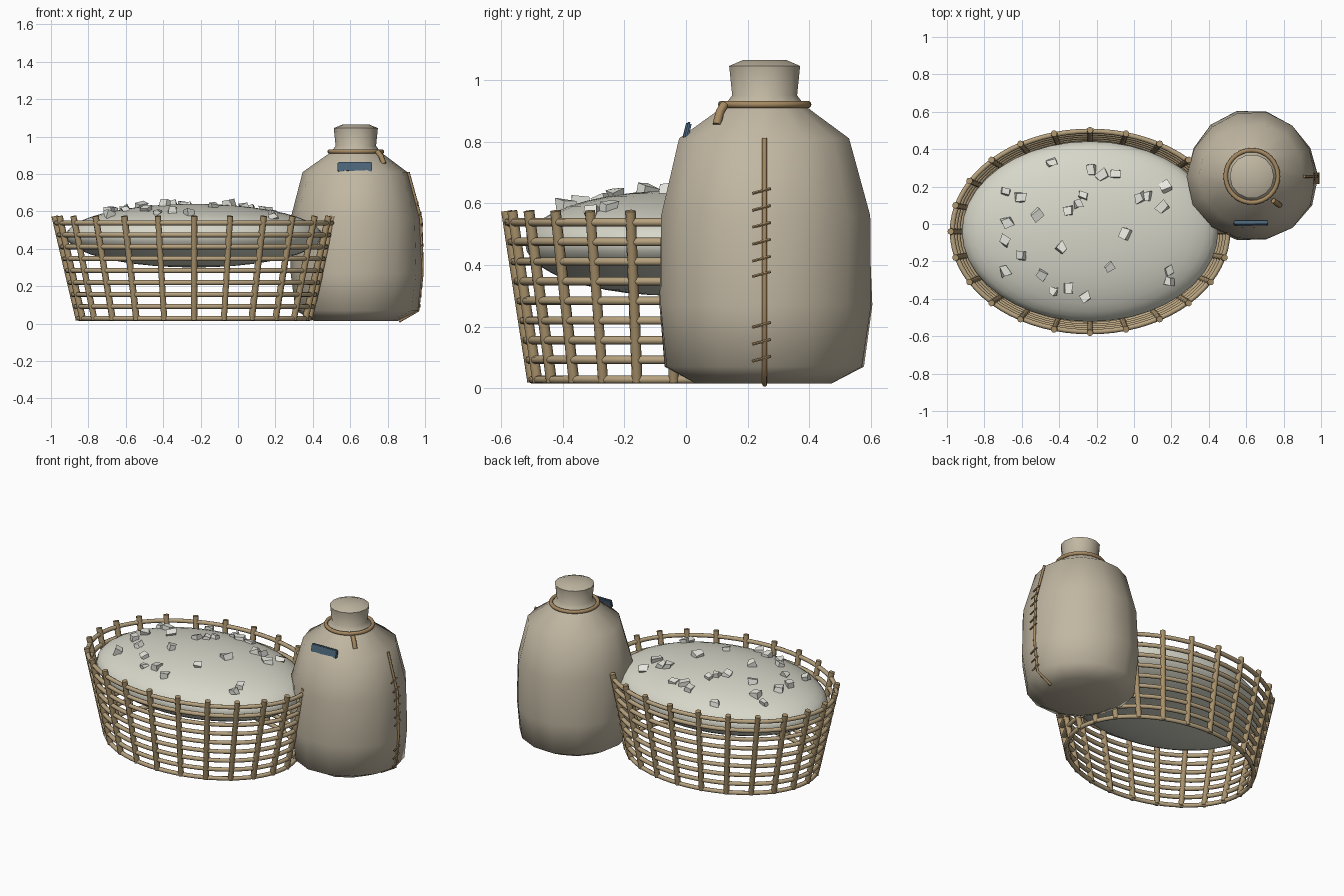
import bpy, bmesh, random
from math import sin, cos, pi, sqrt, radians
from mathutils import Vector, Matrix

if "Cube" in bpy.data.objects:
    bpy.data.objects.remove(bpy.data.objects["Cube"])

random.seed(4)


def material(name, r, g, b):
    m = bpy.data.materials.new(name)
    m.diffuse_color = (r, g, b, 1)
    m.use_nodes = True
    m.node_tree.nodes["Principled BSDF"].inputs["Base Color"].default_value = m.diffuse_color
    return m


WICKER = material("wicker", 0.40, 0.29, 0.15)
WEAVE = material("weave", 0.47, 0.36, 0.21)
SALT = material("salt", 0.68, 0.68, 0.59)
CRYSTAL = material("crystal", 0.80, 0.80, 0.74)
CLOTH = material("sackcloth", 0.53, 0.47, 0.36)
CORD = material("cord", 0.38, 0.25, 0.12)
BLUE = material("blue_cloth", 0.07, 0.13, 0.19)


def add(name, mesh, mat, angle=None):
    mesh.materials.clear()
    mesh.materials.append(mat)
    ob = bpy.data.objects.new(name, mesh)
    bpy.context.collection.objects.link(ob)
    if angle:
        bpy.ops.object.select_all(action='DESELECT')
        ob.select_set(True)
        bpy.context.view_layer.objects.active = ob
        bpy.ops.object.shade_smooth_by_angle(angle=radians(angle))
    return ob


def tubes(name, paths, radius, mat, closed=False, res=2):
    """One mesh made of round rods following the given point lists."""
    cu = bpy.data.curves.new(name, 'CURVE')
    cu.dimensions = '3D'
    cu.bevel_depth = radius
    cu.bevel_resolution = res
    cu.use_fill_caps = True
    for pts in paths:
        sp = cu.splines.new('POLY')
        sp.points.add(len(pts) - 1)
        for p, co in zip(sp.points, pts):
            p.co = (*co, 1)
        sp.use_cyclic_u = closed
    tmp = bpy.data.objects.new(name + "_curve", cu)
    bpy.context.collection.objects.link(tmp)
    deps = bpy.context.evaluated_depsgraph_get()
    mesh = bpy.data.meshes.new_from_object(tmp.evaluated_get(deps))
    bpy.data.objects.remove(tmp)
    return add(name, mesh, mat, 50)


# ---- basket: flared oval of stakes and hoops, open underneath
BX, BY = -0.235, -0.04


def basket(t, z):
    k = (z - 0.02) / 0.555
    return (BX + (0.615 + 0.13 * k) * cos(t), BY + (0.457 + 0.085 * k) * sin(t), z)


tubes("basket_stakes", [[basket(i * pi / 12, z) for z in (0.02, 0.575)] for i in range(24)],
      0.0175, WICKER)
tubes("basket_hoops", [[basket(i * pi / 36, 0.028 + 0.0638 * j) for i in range(72)] for j in range(9)],
      0.0135, WEAVE, closed=True)

# ---- salt heap
MA, MB, MZ, MH = 0.685, 0.482, 0.47, 0.17
bm = bmesh.new()
bmesh.ops.create_uvsphere(bm, u_segments=40, v_segments=20, radius=1)
bmesh.ops.transform(bm, verts=bm.verts,
                    matrix=Matrix.Translation((BX, BY, MZ)) @ Matrix.Diagonal((MA, MB, MH, 1)))
me = bpy.data.meshes.new("salt_heap")
bm.to_mesh(me)
bm.free()
add("salt_heap", me, SALT, 60)

# ---- salt crystals: skewed little blocks lying on the heap
spots = [(-.44, .33), (-.23, .29), (-.17, .26), (-.10, .27), (.17, .20), (-.69, .17), (-.61, .14),
         (-.27, .15), (-.30, .11), (-.35, .07), (-.52, .05), (-.68, .01), (.03, .14), (.07, .15),
         (.15, .09), (-.69, -.09), (-.05, -.05), (-.39, -.13), (-.60, -.17), (-.69, -.25),
         (-.49, -.27), (-.13, -.23), (.19, -.25), (.19, -.31), (-.43, -.36), (-.35, -.34), (-.26, -.39)]
bm = bmesh.new()
for x, y in spots:
    u, v = (x - BX) / MA, (y - BY) / MB
    z = MZ + MH * sqrt(max(0.0, 1 - u * u - v * v)) + 0.006
    s = random.uniform(0.040, 0.055)
    rot = Matrix.Rotation(random.uniform(0, pi), 4, 'Z') @ Matrix.Rotation(random.uniform(-.5, .5), 4, 'X')
    block = bmesh.ops.create_cube(bm, size=1, matrix=Matrix.Translation((x, y, z)) @ rot
                                  @ Matrix.Diagonal((s, s * 0.85, s * 0.7, 1)))
    for vert in block["verts"]:
        vert.co += Vector([random.uniform(-0.008, 0.008) for _ in range(3)])
me = bpy.data.meshes.new("salt_crystals")
bm.to_mesh(me)
bm.free()
add("salt_crystals", me, CRYSTAL)

# ---- sack: 14-sided lathe with a slight lumpy wobble
SX, SY, N = 0.63, 0.255, 14
profile = [(0.225, 0.015), (0.328, 0.07), (0.352, 0.27), (0.345, 0.56), (0.28, 0.81),
           (0.135, 0.915), (0.108, 0.95), (0.118, 1.045), (0.07, 1.065)]
bm = bmesh.new()
rings = []
for j, (r, z) in enumerate(profile):
    ring = []
    for i in range(N):
        t = 2 * pi * i / N
        w = r * (1 + 0.018 * sin(3 * t + 1.3 * j)) if j < 5 else r
        ring.append(bm.verts.new((SX + w * cos(t), SY + w * sin(t), z)))
    rings.append(ring)
for a, b in zip(rings, rings[1:]):
    for i in range(N):
        k = (i + 1) % N
        bm.faces.new((a[i], a[k], b[k], b[i]))
bm.faces.new(rings[0][::-1])
bm.faces.new(rings[-1])
me = bpy.data.meshes.new("sack")
bm.to_mesh(me)
bm.free()
add("sack", me, CLOTH, 60)

# ---- neck cord and its loose end
tubes("neck_cord", [[(SX + 0.14 * cos(i * pi / 16), SY + 0.14 * sin(i * pi / 16), 0.92)
                     for i in range(32)]], 0.012, CORD, closed=True)
tubes("cord_end", [[(0.745, 0.125, 0.92), (0.765, 0.11, 0.895), (0.78, 0.10, 0.855)]], 0.014, CORD)

# ---- side seam and slanted stitches
seam = [(0.91, 0.81), (0.978, 0.56), (0.985, 0.27), (0.962, 0.07), (0.86, 0.012)]
tubes("side_seam", [[(x, 0.255, z) for x, z in seam]], 0.008, CORD)


def seam_x(z):
    for (x1, z1), (x0, z0) in zip(seam, seam[1:]):
        if z0 <= z <= z1:
            return x0 + (x1 - x0) * (z - z0) / (z1 - z0)


heights = [0.64, 0.585, 0.53, 0.475, 0.42, 0.37, 0.205, 0.15, 0.095]
tubes("seam_stitches", [[(seam_x(z) + 0.005, 0.215, z - 0.008), (seam_x(z) + 0.005, 0.275, z + 0.008)]
                        for z in heights], 0.005, CORD, res=1)

# ---- blue rag patch on the front shoulder
bm = bmesh.new()
bmesh.ops.create_cube(bm, size=1, matrix=Matrix.Translation((0.625, 0.004, 0.838))
                      @ Matrix.Rotation(radians(-14), 4, 'X') @ Matrix.Diagonal((0.185, 0.018, 0.052, 1)))
for v in bm.verts:
    if v.co.x > 0.625 and v.co.z < 0.838:
        v.co.z -= 0.008
bmesh.ops.bevel(bm, geom=bm.edges[:], offset=0.005, segments=2, affect='EDGES')
me = bpy.data.meshes.new("blue_patch")
bm.to_mesh(me)
bm.free()
add("blue_patch", me, BLUE, 40)
